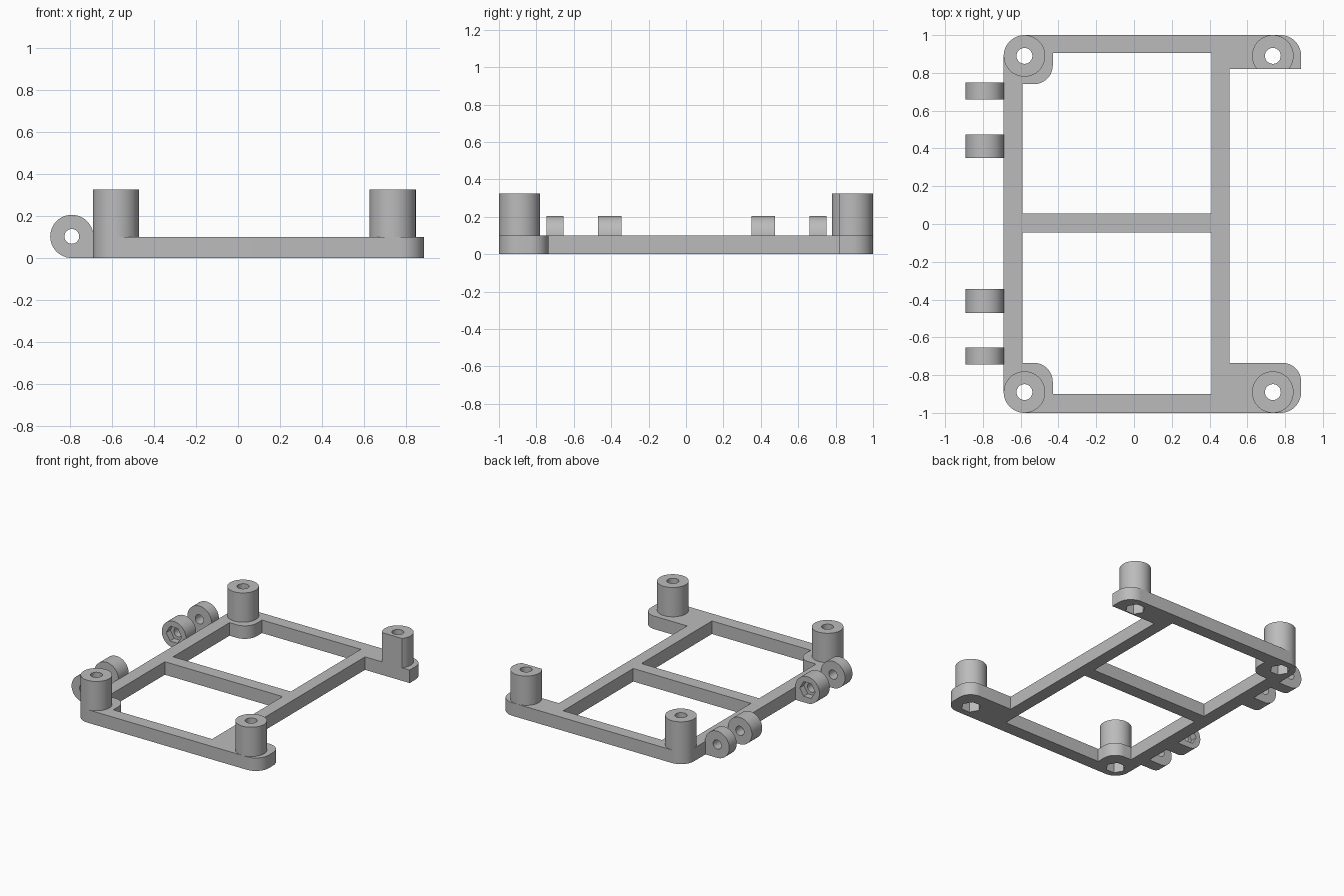
import bpy, bmesh, math
from mathutils import Vector, Matrix

if "Cube" in bpy.data.objects:
    bpy.data.objects.remove(bpy.data.objects["Cube"])

grey = bpy.data.materials.new("plain_grey")
grey.use_nodes = True
colour = (0.5, 0.5, 0.5, 1)
grey.diffuse_color = colour
grey.node_tree.nodes["Principled BSDF"].inputs["Base Color"].default_value = colour

T = 0.1        # frame thickness
TOP = 0.325    # standoff height
UPRIGHT = Matrix.Rotation(math.pi / 2, 4, 'X')   # profile y becomes z, depth becomes -y


def outline(corners, steps=12):
    """Polygon from (x, y, fillet radius) corners, all right-angled."""
    pts = []
    for i, (x, y, r) in enumerate(corners):
        p = Vector((x, y))
        if not r:
            pts.append(p)
            continue
        a = (Vector(corners[i - 1][:2]) - p).normalized()
        b = (Vector(corners[(i + 1) % len(corners)][:2]) - p).normalized()
        for k in range(steps + 1):
            t = k / steps * math.pi / 2
            pts.append(p + r * (a * (1 - math.sin(t)) + b * (1 - math.cos(t))))
    return pts


def circle(x, y, r, n=48):
    return [Vector((x + r * math.cos(k * math.tau / n), y + r * math.sin(k * math.tau / n)))
            for k in range(n)]


def prism(name, pts, lo, hi, turn=None):
    bm = bmesh.new()
    face = bm.faces.new([bm.verts.new((p.x, p.y, lo)) for p in pts])
    ext = bmesh.ops.extrude_face_region(bm, geom=[face])
    new = [v for v in ext["geom"] if isinstance(v, bmesh.types.BMVert)]
    bmesh.ops.translate(bm, vec=(0, 0, hi - lo), verts=new)
    if turn:
        bmesh.ops.transform(bm, matrix=turn, verts=bm.verts)
    bmesh.ops.recalc_face_normals(bm, faces=bm.faces)
    mesh = bpy.data.meshes.new(name)
    bm.to_mesh(mesh)
    bm.free()
    mesh.materials.append(grey)
    ob = bpy.data.objects.new(name, mesh)
    bpy.context.collection.objects.link(ob)
    return ob


def finish(ob, cutters):
    """Cut the openings, then shade the curved sides smoothly."""
    bpy.ops.object.select_all(action='DESELECT')
    bpy.context.view_layer.objects.active = ob
    ob.select_set(True)
    for c in cutters:
        mod = ob.modifiers.new("cut", 'BOOLEAN')
        mod.operation, mod.solver, mod.object = 'DIFFERENCE', 'EXACT', c
        bpy.ops.object.modifier_apply(modifier=mod.name)
        bpy.data.objects.remove(c)
    bpy.ops.object.shade_smooth_by_angle(angle=math.radians(30))


# Frame with two windows, rounded corner pads and one trimmed pad
frame = prism("frame", outline([
    (-.69, -1, .11), (.885, -1, .11), (.885, -.735, .1), (.505, -.735, 0),
    (.505, .82, 0), (.885, .82, 0), (.885, 1, .11), (-.69, 1, .11)]), 0, T)
openings = []
for side, y0, y1, yp in (("back", .055, .905, .74), ("front", -.045, -.9, -.735)):
    window = [(-.59, y0, 0), (.41, y0, 0), (.41, y1, 0),
              (-.43, y1, 0), (-.43, yp, .1), (-.59, yp, 0)]
    openings.append(prism(side + "_window_cutter", outline(window), -.1, T + .1))

# Standoffs, each with a bore and a hexagonal nut pocket below
for name, x, y in (("front_right", -.58, -.89), ("back_right", -.58, .89),
                   ("front_left", .735, -.89), ("back_left", .735, .89)):
    ring = circle(x, y, .11)
    if name == "back_left":      # trimmed flush with the pad edge
        half = math.acos(.07 / .11)
        start, span = -math.pi / 2 + half, math.tau - 2 * half
        ring = [Vector((x + .11 * math.cos(start + span * k / 36),
                        y + .11 * math.sin(start + span * k / 36))) for k in range(37)]
    post = prism(name + "_standoff", ring, T, TOP)
    finish(post, [prism("bore_cutter", circle(x, y, .042), 0, TOP + .1)])
    openings.append(prism("bore_cutter", circle(x, y, .042), -.1, T + .1))
    openings.append(prism("nut_cutter", circle(x, y, .07, 6), -.1, .08))
finish(frame, openings)

# Hinge lugs along the right rail; the inner pair has nut pockets
CX, R = -.79, .1025
lug_shape = outline([(CX + R, 0, 0), (CX + R, R, 0), (CX + R, 2 * R, R), (CX - R, 2 * R, R),
                     (CX - R, 0, R)])
for name, y0, y1, pocket in (("back_outer", .66, .75, 0), ("back_inner", .35, .475, -1),
                             ("front_inner", -.47, -.345, 1), ("front_outer", -.745, -.655, 0)):
    lug = prism(name + "_lug", lug_shape, -y1, -y0, UPRIGHT)
    cuts = [prism("pin_cutter", circle(CX, R, .035), -y1 - .1, -y0 + .1, UPRIGHT)]
    if pocket:
        lo, hi = (-y0 - .05, -y0 + .1) if pocket < 0 else (-y1 - .1, -y1 + .05)
        cuts.append(prism("nut_cutter", circle(CX, R, .065, 6), lo, hi, UPRIGHT))
    finish(lug, cuts)
